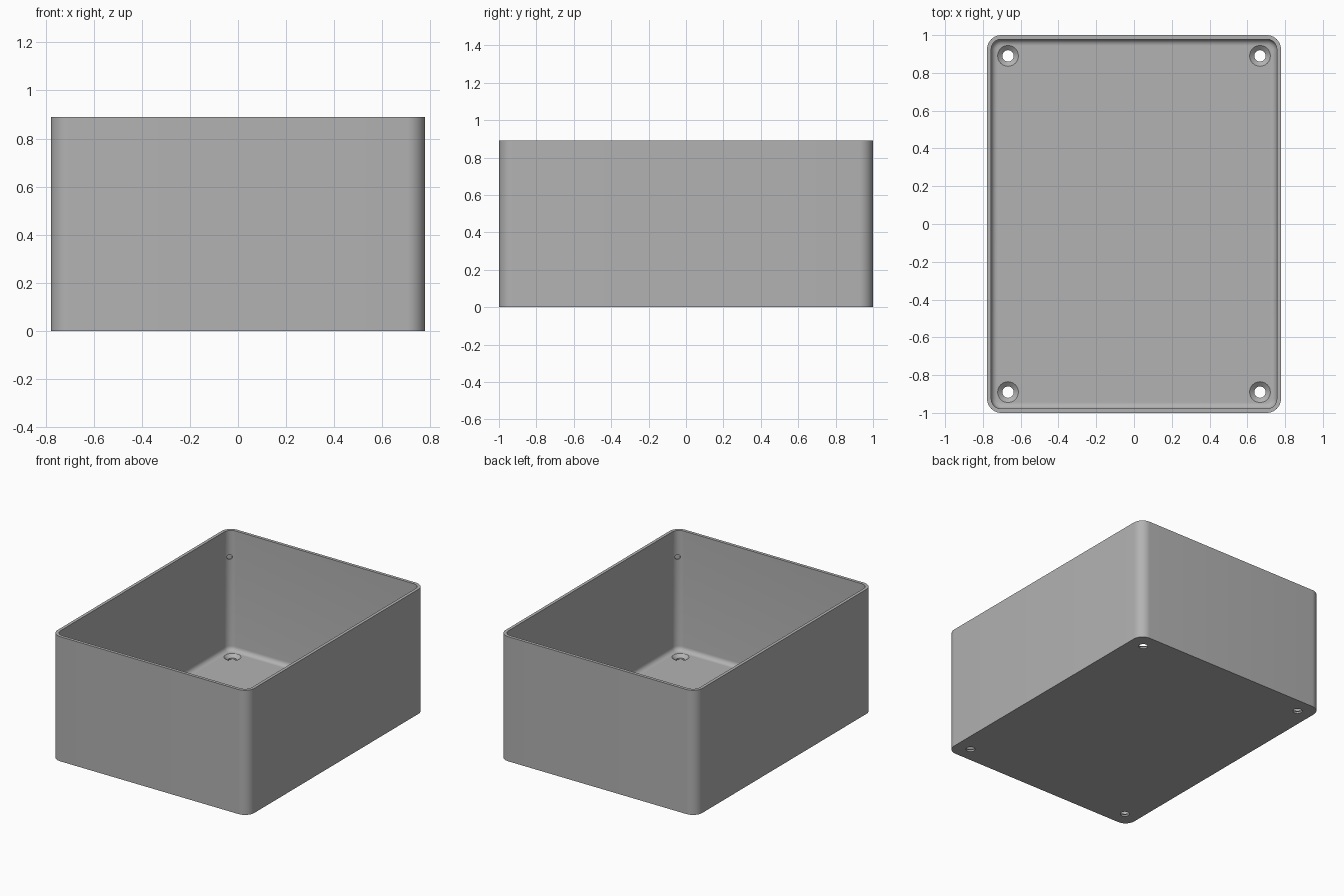
import bpy, bmesh, math
from mathutils import Vector

cube = bpy.data.objects.get("Cube")
if cube:
    bpy.data.objects.remove(cube, do_unlink=True)

HX, HY, H = 0.778, 1.0, 0.89      # half width, half depth, height
WALL, FLOOR, CORNER = 0.022, 0.033, 0.075
FILLET = 0.032
HOLE_X, HOLE_Y = 0.667, 0.89

grey = bpy.data.materials.new("plain grey")
grey.use_nodes = True
colour = (0.448, 0.448, 0.448, 1)
grey.diffuse_color = colour
grey.node_tree.nodes["Principled BSDF"].inputs["Base Color"].default_value = colour


def add_object(name, bm):
    bmesh.ops.recalc_face_normals(bm, faces=bm.faces)
    mesh = bpy.data.meshes.new(name)
    bm.to_mesh(mesh)
    bm.free()
    mesh.materials.append(grey)
    ob = bpy.data.objects.new(name, mesh)
    bpy.context.collection.objects.link(ob)
    return ob


def rounded_loop(bm, inset, z, steps=10):
    """Rounded rectangle of vertices, moved inwards by inset."""
    r = max(CORNER - inset, 0.012)
    cx, cy = HX - inset - r, HY - inset - r
    loop = []
    for q, (sx, sy) in enumerate([(1, 1), (-1, 1), (-1, -1), (1, -1)]):
        for i in range(steps + 1):
            a = math.pi / 2 * (q + i / steps)
            loop.append(bm.verts.new((sx * cx + r * math.cos(a),
                                      sy * cy + r * math.sin(a), z)))
    return loop


def revolve_cutter(name, profile, matrix_fn, sides=32):
    """Closed solid of revolution from (radius, height) pairs."""
    bm = bmesh.new()
    rings = []
    for r, h in profile:
        rings.append([bm.verts.new(matrix_fn(r * math.cos(2 * math.pi * k / sides),
                                             r * math.sin(2 * math.pi * k / sides), h))
                      for k in range(sides)])
    for a, b in zip(rings, rings[1:]):
        for k in range(sides):
            n = (k + 1) % sides
            bm.faces.new((a[k], a[n], b[n], b[k]))
    bm.faces.new(rings[0])
    bm.faces.new(rings[-1])
    return add_object(name, bm)


# Open box: outer wall, rim, inner wall, floor fillet, floor
sections = [(0, 0), (0, H), (WALL, H)]
for i in range(7):
    a = math.pi / 2 * i / 6
    sections.append((WALL + FILLET * (1 - math.cos(a)),
                     FLOOR + FILLET * (1 - math.sin(a))))
bm = bmesh.new()
loops = [rounded_loop(bm, inset, z) for inset, z in sections]
for a, b in zip(loops, loops[1:]):
    for k in range(len(a)):
        n = (k + 1) % len(a)
        bm.faces.new((a[k], a[n], b[n], b[k]))
bm.faces.new(loops[0])
bm.faces.new(loops[-1])
box = add_object("box_tray", bm)

# Countersunk screw holes in the floor and small dimples high in the corners
cutters = []
for sx in (-1, 1):
    for sy in (-1, 1):
        cutters.append(revolve_cutter(
            "screw_hole_cutter",
            [(0.03, -0.05), (0.03, 0.012), (0.055, FLOOR), (0.055, 0.06)],
            lambda u, v, h: (sx * HOLE_X + u, sy * HOLE_Y + v, h)))
        out = Vector((sx, sy, 0)).normalized()
        side = Vector((-out.y, out.x, 0))
        r = CORNER - WALL
        start = Vector((sx * (HX - CORNER), sy * (HY - CORNER), H - 0.19)) + out * r
        cutters.append(revolve_cutter(
            "corner_dimple_cutter", [(0.018, -0.03), (0.018, 0.01)],
            lambda u, v, h: start + side * u + Vector((0, 0, v)) + out * h, 20))

bpy.context.view_layer.objects.active = box
box.select_set(True)
for cutter in cutters:
    cutter.hide_render = True
    mod = box.modifiers.new("cut", "BOOLEAN")
    mod.operation = "DIFFERENCE"
    mod.solver = "EXACT"
    mod.object = cutter
    bpy.ops.object.modifier_apply(modifier=mod.name)
    bpy.data.objects.remove(cutter, do_unlink=True)

bpy.ops.object.select_all(action="DESELECT")
box.select_set(True)
bpy.ops.object.shade_smooth_by_angle(angle=math.radians(30))
